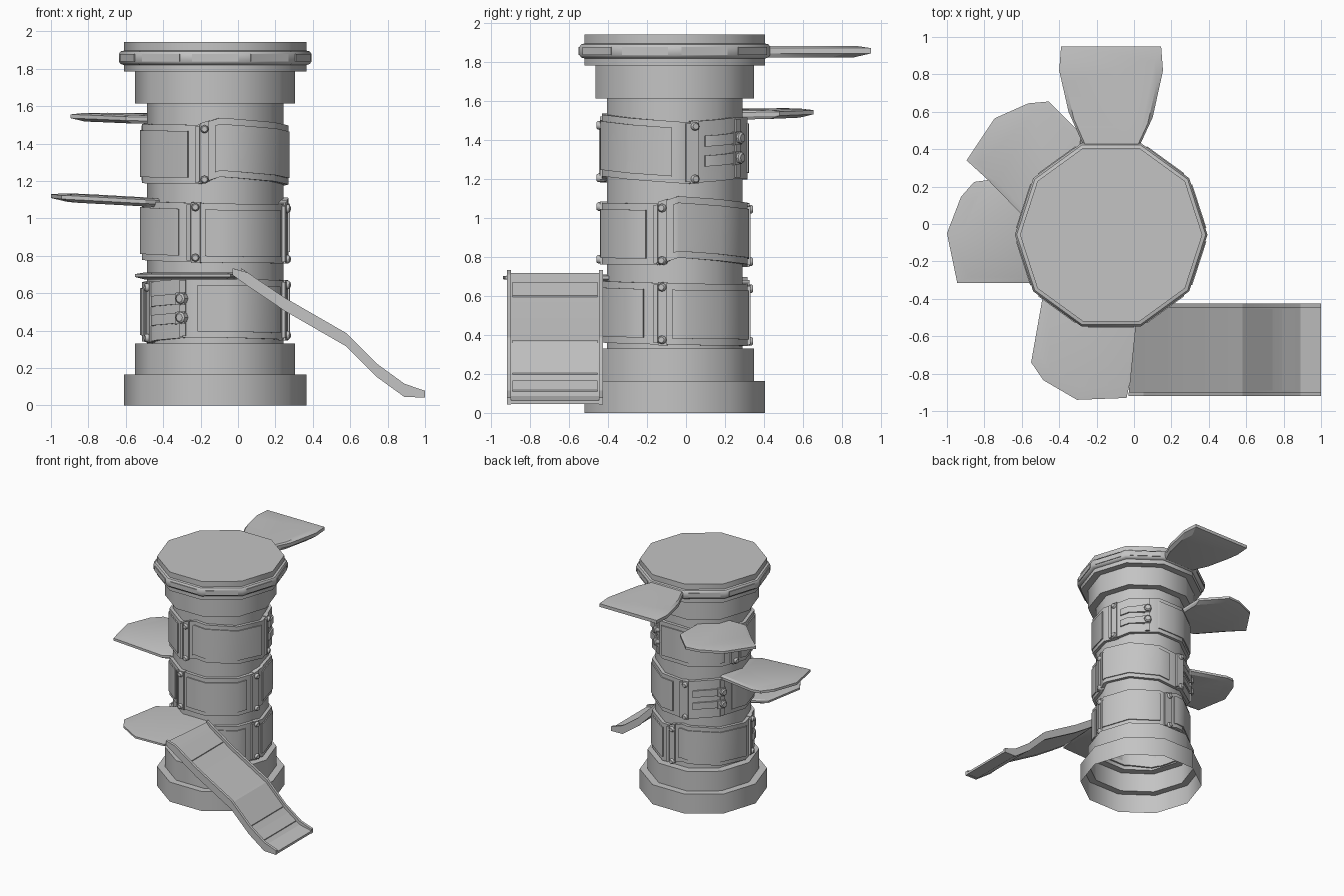
import bpy, bmesh, math
from mathutils import Vector

cube = bpy.data.objects.get("Cube")
if cube:
    bpy.data.objects.remove(cube)

grey = bpy.data.materials.new("plain grey")
grey.use_nodes = True
grey.diffuse_color = (0.55, 0.55, 0.55, 1)
grey.node_tree.nodes["Principled BSDF"].inputs["Base Color"].default_value = grey.diffuse_color

CX, CY = -0.122, -0.0575      # column axis
SIDE = 36                     # degrees per column side


def build(name, verts, faces, smooth=40, fix=True):
    mesh = bpy.data.meshes.new(name)
    mesh.from_pydata(verts, [], faces)
    if fix:
        bm = bmesh.new()
        bm.from_mesh(mesh)
        bmesh.ops.recalc_face_normals(bm, faces=bm.faces)
        bm.to_mesh(mesh)
        bm.free()
    mesh.materials.append(grey)
    obj = bpy.data.objects.new(name, mesh)
    bpy.context.collection.objects.link(obj)
    bpy.ops.object.select_all(action='DESELECT')
    obj.select_set(True)
    bpy.context.view_layer.objects.active = obj
    bpy.ops.object.shade_smooth_by_angle(angle=math.radians(smooth))
    return obj


def on_column(r, deg):
    """Point on a ten-sided outline with corner radius r."""
    half = math.radians(SIDE / 2)
    d = r * math.cos(half) / math.cos(math.radians(deg % SIDE) - half)
    a = math.radians(deg)
    return CX + d * math.cos(a), CY + d * math.sin(a)


def stack(sections, closed):
    """Faces joining equal loops of points; closed adds end caps."""
    n = len(sections[0])
    verts = [p for s in sections for p in s]
    faces = [(k * n + i, k * n + (i + 1) % n, (k + 1) * n + (i + 1) % n, (k + 1) * n + i)
             for k in range(len(sections) - 1) for i in range(n)]
    if closed:
        faces += [tuple(range(n))[::-1], tuple(range(len(verts) - n, len(verts)))]
    return verts, faces


# Column: hollow shell, open underneath, stepped base and capital
profile = [(.4875, 0), (.4875, .165), (.4275, .165), (.4275, .33), (.365, .33),
           (.365, 1.615), (.4275, 1.615), (.4275, 1.785), (.4875, 1.785), (.4875, 1.82),
           (.505, 1.825), (.515, 1.838), (.515, 1.88), (.505, 1.893), (.4875, 1.897),
           (.4875, 1.942)]
loops = [[(*on_column(r, SIDE * i), z) for i in range(10)] for r, z in profile]
verts, faces = stack(loops, False)
faces.append(tuple(range(len(verts) - 10, len(verts))))
build("column", verts, faces, fix=False)


def slab(name, r0, r1, a0, a1, low, high, breaks=()):
    """Curved plate hugging the column between two angles."""
    corners = [SIDE * k for k in range(-20, 41)]
    angles = sorted({a0, a1} | {a for a in [*corners, *breaks] if a0 < a < a1})
    sections = []
    for a in angles:
        (x0, y0), (x1, y1) = on_column(r0, a), on_column(r1, a)
        sections.append([(x0, y0, low(a)), (x1, y1, low(a)),
                         (x1, y1, high(a)), (x0, y0, high(a))])
    return build(name, *stack(sections, True))


def bolt(name, deg, z, r, size):
    """Six-sided bolt head pointing away from the column."""
    x, y = on_column(r, deg)
    facing = math.radians(SIDE * math.floor(deg / SIDE) + SIDE / 2)
    out = Vector((math.cos(facing), math.sin(facing), 0))
    side = Vector((-out.y, out.x, 0))
    loops = []
    for depth, s in ((-.03, size), (.012, size), (.02, size * .7)):
        loops.append([Vector((x, y, z)) + out * depth + s * (
            side * math.cos(i * math.pi / 4) + Vector((0, 0, math.sin(i * math.pi / 4))))
            for i in range(8)])
    build(name, *stack(loops, True))


# Rim plates around the capital
for i in range(10):
    mid = SIDE * i + 18
    slab("rim_plate", .5, .521, mid - 14, mid + 14, lambda a: 1.838, lambda a: 1.878)

# Wavy strap bands, each turned by a quarter turn
KNOTS = [(0, .01), (36, .01), (126, -.004), (198, -.008), (216, .03), (310, -.015), (360, .01)]


def wave(offset):
    offset %= 360
    for (a, za), (b, zb) in zip(KNOTS, KNOTS[1:]):
        if a <= offset <= b:
            return za + (zb - za) * (offset - a) / (b - a)


def band(label, clasp, zc):
    def level(h):
        return lambda a: zc + h + wave(a - clasp)
    turns = [clasp + k + t for k, _ in KNOTS for t in (-360, 0, 360)]

    def plate(part, r, a0, a1, h0, h1):
        slab(label + part, .35, r, clasp + a0, clasp + a1, level(h0), level(h1), turns)

    plate("_strap", .392, 0, 360, -.158, .158)
    # hinge strips, raised panels and their bolts
    for joint in (-48, 102, 198):
        plate("_hinge", .409, joint - 1.5, joint + 2, -.15, .15)
        plate("_hinge_edge", .403, joint + 2, joint + 9, -.162, .162)
        for h in (-.135, .135):
            bolt(label + "_hinge_bolt", clasp + joint + 5.5, level(h)(clasp + joint), .402, .022)
    for a0, a1 in ((13, 92), (115, 190), (212, 300)):
        plate("_panel", .401, a0, a1, -.125, .125)
    # clasp: strip, two tongues and two studs
    plate("_clasp_strip", .403, -3, 3, -.15, .15)
    for h in (-.05, .052):
        plate("_tongue", .404, -34, -2, h - .028, h + .028)
        plate("_tongue_tip", .412, -6, 3, h - .033, h + .033)
        bolt(label + "_clasp_stud", clasp, level(h)(clasp), .412, .03)


band("lower_band", 243, .51)
band("middle_band", 147, .925)
band("upper_band", 58, 1.35)


def ledge(name, outline, root, z, tilt, thick):
    """Platform with a thinned outer rim, rising by tilt away from its root."""
    root = Vector(root)
    centre = sum((Vector(p) for p in outline), Vector((0, 0))) / len(outline)
    out = (centre - root).normalized()
    loops = []
    for scale, h in ((.86, -.5), (1, -.15), (1, .3), (.88, .5)):
        pts = [root + (Vector(p) - root) * scale for p in outline]
        loops.append([(p.x, p.y, z + h * thick + tilt * (p - root).dot(out)) for p in pts])
    build(name, *stack(loops, True), smooth=20)


ledge("top_ledge", [(-.24, .35), (-.275, .43), (-.35, .6), (-.4, .82), (-.39, .95),
                    (.145, .95), (.155, .82), (.1, .57), (.035, .43), (0, .35)],
      (-.12, .3), 1.855, 0, .06)
ledge("upper_ledge", [(-.28, .23), (-.28, .48), (-.455, .655), (-.565, .645), (-.745, .565),
                      (-.895, .34), (-.78, .235), (-.6, .05), (-.42, .05)],
      (-.35, .14), 1.527, .03, .045)
ledge("middle_ledge", [(-.4, .14), (-.56, .18), (-.78, .235), (-.855, .225), (-.925, .145),
                       (-1, -.05), (-.945, -.315), (-.495, -.315), (-.38, -.24)],
      (-.38, -.05), 1.082, .055, .045)
ledge("lower_ledge", [(-.36, -.32), (-.49, -.4), (-.55, -.74), (-.485, -.835), (-.305, -.94),
                      (-.04, -.93), (0, -.75), (.03, -.53), (0, -.38)],
      (-.2, -.36), .692, 0, .035)

# Slide: bed, side rails and cross strips swept along one path
PATH = [(-.03, .715), (.05, .675), (.25, .54), (.58, .35), (.745, .185), (.89, .08), (1, .06)]
Y0, Y1 = -.92, -.425


def height(x):
    for (a, za), (b, zb) in zip(PATH, PATH[1:]):
        if a <= x <= b:
            return za + (zb - za) * (x - a) / (b - a)


def sweep(name, x0, x1, y0, y1, low, high):
    xs = sorted({x0, x1} | {x for x, z in PATH if x0 < x < x1})
    sections = []
    for x in xs:
        loop = []
        for y, h in ((y0, low), (y1, low), (y1, high), (y0, high)):
            # the head of the slide is cut on a slant, both ends are thinner
            skew = .1 * (y - Y0) * max(0, 1 - (x + .03) / .08)
            thin = .5 if x in (PATH[0][0], PATH[-1][0]) else 1
            loop.append((x + skew, y, height(x) + h * thin))
        sections.append(loop)
    build(name, *stack(sections, True), smooth=15)


sweep("slide_bed", -.03, 1, Y0 + .01, Y1 - .01, -.03, .008)
for y in (Y0, Y1 - .022):
    sweep("slide_rail", -.03, 1, y, y + .022, -.035, .036)
for a, b in ((.075, .18), (.565, .74), (.79, .86)):
    sweep("slide_panel", a, b, Y0 + .03, Y1 - .03, 0, .015)
